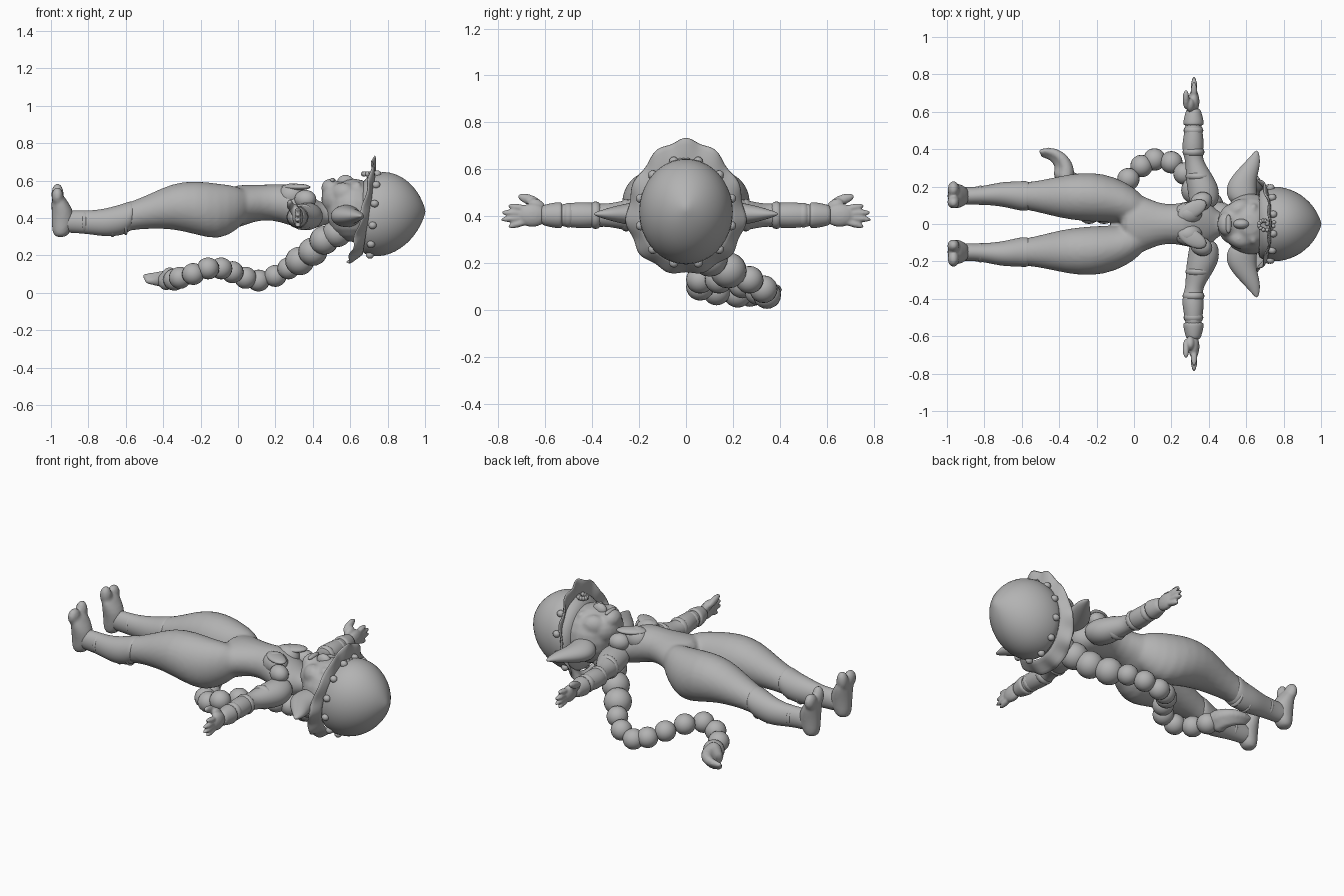
import bpy, bmesh, math
from mathutils import Vector, Matrix

cube = bpy.data.objects.get("Cube")
if cube:
    bpy.data.objects.remove(cube)

clay = bpy.data.materials.new("grey_clay")
clay.use_nodes = True
GREY = (0.45, 0.45, 0.45, 1)
clay.diffuse_color = GREY
clay.node_tree.nodes["Principled BSDF"].inputs["Base Color"].default_value = GREY


def finish(name, bm, mirror=False, subsurf=0, blend=0, thick=0):
    """Turn a bmesh into a smooth object with the wanted modifiers."""
    bmesh.ops.recalc_face_normals(bm, faces=bm.faces)
    mesh = bpy.data.meshes.new(name)
    bm.to_mesh(mesh)
    bm.free()
    mesh.materials.append(clay)
    mesh.shade_smooth()
    ob = bpy.data.objects.new(name, mesh)
    bpy.context.collection.objects.link(ob)
    if mirror:
        m = ob.modifiers.new("mirror", 'MIRROR')
        m.use_axis = (False, True, False)
        m.use_mirror_merge = False
    if thick:
        m = ob.modifiers.new("thickness", 'SOLIDIFY')
        m.thickness, m.offset = thick, 0
    if subsurf:
        m = ob.modifiers.new("subdivision", 'SUBSURF')
        m.levels = m.render_levels = subsurf
    if blend:
        m = ob.modifiers.new("remesh", 'REMESH')
        m.mode, m.voxel_size, m.use_smooth_shade = 'VOXEL', blend, True
        m = ob.modifiers.new("smooth", 'SMOOTH')
        m.iterations = 4
    return ob


def loft(bm, axis, rings, segs=16):
    """Ellipse rings (position, centre a, centre b, radius a, radius b) along an axis."""
    loops = []
    for p, a, b, ra, rb in rings:
        loop = []
        for i in range(segs):
            t = math.tau * i / segs
            co = [a + ra * math.cos(t), b + rb * math.sin(t)]
            co.insert(axis, p)
            loop.append(bm.verts.new(co))
        loops.append(loop)
    for lo, hi in zip(loops, loops[1:]):
        for i in range(segs):
            j = (i + 1) % segs
            bm.faces.new((lo[i], lo[j], hi[j], hi[i]))
    bm.faces.new(loops[0])
    bm.faces.new(loops[-1])


def blob(bm, centre, size, turn=0, axis='Z', segs=20):
    mat = Matrix.Translation(centre) @ Matrix.Rotation(turn, 4, axis) @ Matrix.Diagonal((*size, 1))
    bmesh.ops.create_uvsphere(bm, u_segments=segs, v_segments=segs // 2, radius=1, matrix=mat)


# Body: torso, hips and thighs blended into one skin
bm = bmesh.new()
loft(bm, 0, [(-.08, 0, .45, .12, .11), (0, 0, .46, .18, .12), (.08, 0, .48, .135, .1),
             (.18, 0, .485, .1, .095), (.27, 0, .475, .12, .115), (.35, 0, .44, .14, .105),
             (.42, 0, .42, .11, .08), (.46, 0, .42, .05, .055), (.54, 0, .43, .05, .06)])
for s in (-1, 1):
    loft(bm, 0, [(.07, .08 * s, .47, .05, .06), (0, .1 * s, .455, .1, .12),
                 (-.1, .13 * s, .43, .125, .155), (-.22, .145 * s, .455, .137, .148),
                 (-.35, .145 * s, .465, .125, .125), (-.47, .145 * s, .435, .095, .095),
                 (-.58, .15 * s, .41, .073, .075), (-.68, .155 * s, .375, .065, .075),
                 (-.8, .155 * s, .38, .05, .06)])
finish("body", bm, subsurf=1, blend=.012)

# Bust and open collar flaps
bm = bmesh.new()
blob(bm, (.29, .055, .52), (.075, .062, .065))
finish("bust", bm, mirror=True)
bm = bmesh.new()
blob(bm, (.31, .075, .565), (.085, .045, .018), .5)
blob(bm, (.36, .12, .5), (.06, .05, .05), .4)
finish("collar_flap", bm, mirror=True)

# Boots with a flared cuff
bm = bmesh.new()
loft(bm, 0, [(-.55, .15, .425, .07, .06), (-.575, .15, .41, .084, .083), (-.62, .15, .39, .078, .085),
             (-.7, .16, .375, .068, .078), (-.78, .155, .375, .054, .065), (-.86, .15, .38, .047, .062),
             (-.93, .15, .38, .05, .06), (-.96, .15, .38, .03, .04)])
for x, z in ((-.6, .38), (-.67, .365), (-.82, .378)):
    loft(bm, 0, [(x + .015, .153, z, .05, .055), (x, .153, z, .078 + (x + .6) * .1, .083 + (x + .6) * .08),
                 (x - .02, .153, z, .05, .055)])
finish("boot", bm, mirror=True, subsurf=2)

# Feet standing on end, split into two toes
bm = bmesh.new()
loft(bm, 2, [(.295, -.95, .15, .025, .03), (.32, -.945, .15, .05, .05), (.38, -.935, .15, .062, .055),
             (.44, -.938, .15, .06, .065), (.49, -.955, .15, .043, .07), (.53, -.965, .15, .03, .06)])
blob(bm, (-.965, .118, .525), (.034, .036, .06), .12, 'X')
blob(bm, (-.965, .185, .515), (.032, .045, .05), -.3, 'X')
finish("foot", bm, mirror=True, subsurf=1, blend=.009)

# Arms with puffed shoulders and gathered sleeves
bm = bmesh.new()
loft(bm, 1, [(.08, .37, .42, .07, .06), (.15, .375, .41, .085, .075), (.21, .365, .405, .085, .075),
             (.27, .345, .405, .07, .062), (.33, .325, .405, .05, .05), (.37, .315, .405, .052, .05),
             (.42, .315, .405, .06, .058), (.48, .318, .405, .052, .055), (.54, .318, .405, .042, .045),
             (.62, .318, .405, .03, .036)])
finish("arm", bm, mirror=True, subsurf=2)
bm = bmesh.new()
for y, r in ((.255, .07), (.385, .059), (.5, .053)):
    blob(bm, (.318 + max(0, .36 - y) * .25, y, .405), (r, .035, r))
finish("sleeve_fold", bm, mirror=True)

# Flared glove cuffs
bm = bmesh.new()
loft(bm, 1, [(.62, .318, .405, .035, .038), (.6, .318, .405, .043, .047),
             (.535, .318, .405, .06, .06), (.525, .318, .405, .05, .052)])
finish("glove_cuff", bm, mirror=True, subsurf=2)

# Hands: palm, four fingers and a raised thumb
bm = bmesh.new()
blob(bm, (.32, .655, .405), (.03, .065, .05))
for i, reach in enumerate((.755, .787, .785, .755)):
    z = .36 + i * .027
    tip = Vector((.322, reach, z - .004 + i * .003))
    root = Vector((.32, .66, .385 + i * .014))
    blob(bm, (tip + root) / 2, (.018, (tip - root).length / 2 + .006, .0155),
         math.atan2(tip.z - root.z, tip.y - root.y), 'X', 12)
blob(bm, (.278, .665, .47), (.018, .055, .022), .35, 'X')
blob(bm, (.3, .635, .445), (.024, .04, .028), .5, 'X')
finish("hand", bm, mirror=True, blend=.006)

# Head and face
bm = bmesh.new()
blob(bm, (.62, 0, .44), (.15, .165, .17))
blob(bm, (.53, 0, .5), (.085, .11, .095))
blob(bm, (.495, 0, .56), (.05, .065, .05))
for s in (-1, 1):
    blob(bm, (.56, .08 * s, .53), (.07, .05, .06), .5 * s)
    blob(bm, (.63, .06 * s, .575), (.022, .055, .022), -.3 * s)
finish("head", bm, blend=.01)
bm = bmesh.new()
blob(bm, (.575, 0, .59), (.045, .028, .04))
blob(bm, (.505, 0, .6), (.016, .05, .014))
finish("nose_and_mouth", bm)
bm = bmesh.new()
blob(bm, (.61, .055, .578), (.015, .026, .014))
finish("eye", bm, mirror=True)

# Long pointed ears
bm = bmesh.new()
loft(bm, 1, [(.1, .59, .41, .07, .06), (.16, .575, .41, .085, .062), (.22, .575, .41, .078, .052),
             (.28, .605, .41, .062, .04), (.34, .64, .41, .038, .024), (.395, .657, .41, .006, .005)])
finish("ear", bm, mirror=True, subsurf=2)

# Domed helmet
bm = bmesh.new()
loft(bm, 0, [(.65, 0, .4, .17, .18), (.69, 0, .41, .196, .215), (.75, 0, .42, .203, .228),
             (.81, 0, .425, .195, .222), (.87, 0, .43, .172, .195), (.92, 0, .432, .137, .155),
             (.96, 0, .435, .093, .105), (.985, 0, .435, .05, .057), (1.002, 0, .435, .008, .009)], 32)
finish("helmet_dome", bm, subsurf=1)

# Wavy brim sweeping up to a peak at the front
bm = bmesh.new()
SEGS = 72
loops = []
for k in (0, .5, 1):
    loop = []
    for i in range(SEGS):
        t = math.tau * i / SEGS
        c, s = math.cos(t), math.sin(t)
        wave = .008 * k * math.cos(11 * t)
        y = s * (.19 + k * (.065 - .03 * max(0, c)) + wave)
        z = .415 + c * (.205 + k * (.09 if c > 0 else .075) + wave) + k * .02 * c * c
        x = .70 + .03 * c + k * (-.045 + .04 * c) + wave
        loop.append(bm.verts.new((x, y, z)))
    loops.append(loop)
for lo, hi in zip(loops, loops[1:]):
    for i in range(SEGS):
        j = (i + 1) % SEGS
        bm.faces.new((lo[i], lo[j], hi[j], hi[i]))
finish("helmet_brim", bm, thick=.014, subsurf=1)

# Studs round the helmet
bm = bmesh.new()
for i in range(12):
    t = math.tau * (i + .5) / 12
    c, s = math.cos(t), math.sin(t)
    blob(bm, (.725 + .02 * c, .2 * s, .418 + .224 * c), (.022, .02, .02), segs=12)
finish("helmet_studs", bm)

# Curl badge at the front of the helmet
bm = bmesh.new()
for i in range(14):
    t = i * .5
    r = .012 + .003 * i
    blob(bm, (.7 + r * math.cos(t), r * math.sin(t) * .8, .635), (.012, .012, .014), segs=10)
finish("helmet_badge", bm)

# Long braid of knotted segments
PATH = [(.53, .01, .32), (.46, .04, .28), (.4, .1, .22), (.33, .18, .17), (.27, .27, .13),
        (.2, .33, .09), (.11, .345, .065), (.04, .31, .08), (-.03, .24, .11), (-.09, .14, .13),
        (-.16, .06, .13), (-.24, .06, .1), (-.31, .13, .08), (-.34, .22, .07)]
bm = bmesh.new()
for i, p in enumerate(PATH):
    r = .078 if i < 4 else .06
    blob(bm, p, (r, r, r * .98))
finish("braid", bm)

# Curled tuft at the end of the braid
bm = bmesh.new()
for k in (-1, 0, 1):
    for i in range(12):
        t = -.6 + i * .24
        r = .055 + .012 * k
        size = .046 * (1 - i / 16)
        blob(bm, (-.42 + r * math.cos(t) - .004 * i, .295 + r * math.sin(t) + .003 * i,
                  .075 + .012 * k), (size, size, size * 1.1), segs=12)
finish("braid_tuft", bm, blend=.008)
